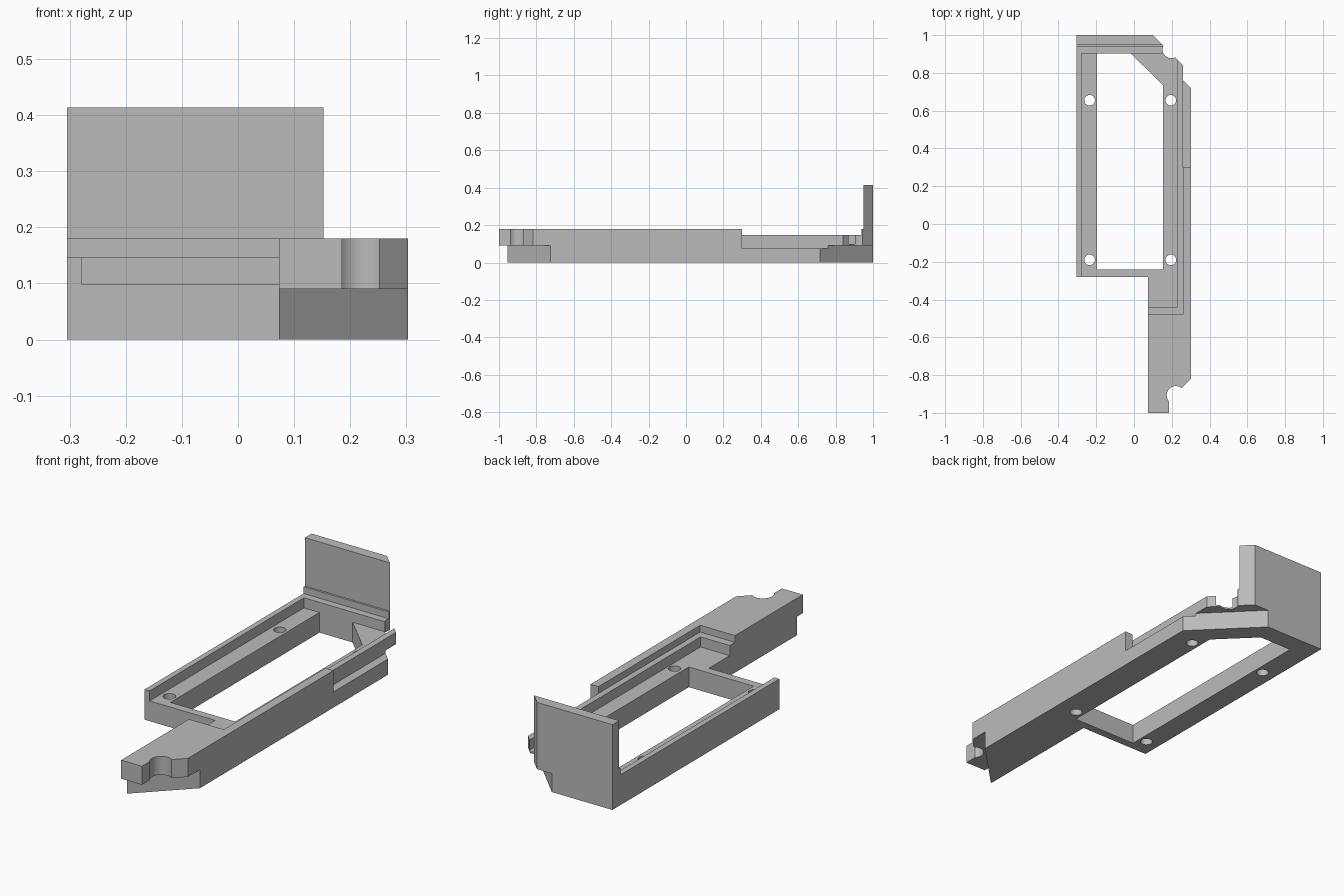
import bpy
import bmesh
import math

cube = bpy.data.objects.get("Cube")
if cube:
    bpy.data.objects.remove(cube, do_unlink=True)

grey = bpy.data.materials.new("plain_grey")
grey.use_nodes = True
colour = (0.5, 0.5, 0.5, 1)
grey.diffuse_color = colour
grey.node_tree.nodes["Principled BSDF"].inputs["Base Color"].default_value = colour


def prism(name, outline, low, high):
    """Extrude a plan outline between two heights."""
    bm = bmesh.new()
    face = bm.faces.new([bm.verts.new((x, y, low)) for x, y in outline])
    top = bmesh.ops.extrude_face_region(bm, geom=[face])["geom"]
    verts = [v for v in top if isinstance(v, bmesh.types.BMVert)]
    bmesh.ops.translate(bm, verts=verts, vec=(0, 0, high - low))
    bmesh.ops.recalc_face_normals(bm, faces=bm.faces)
    mesh = bpy.data.meshes.new(name)
    bm.to_mesh(mesh)
    bm.free()
    mesh.materials.append(grey)
    obj = bpy.data.objects.new(name, mesh)
    bpy.context.collection.objects.link(obj)
    return obj


def rect(x0, x1, y0, y1):
    return [(x0, y0), (x1, y0), (x1, y1), (x0, y1)]


def circle(x, y, r, n=40):
    turn = 2 * math.pi / n
    return [(x + r * math.cos(i * turn), y + r * math.sin(i * turn)) for i in range(n)]


LEFT, RIGHT, BACK = -0.305, 0.303, 1.0
RIM, LEDGE, FLOOR, UNDERCUT = 0.18, 0.147, 0.098, 0.09
OVER, UNDER = 0.6, -0.1

# Whole plan outline at back plate height
frame = prism("tray_frame", [
    (LEFT, -0.28), (0.073, -0.28), (0.073, -1), (0.185, -1), (0.185, -0.935),
    (RIGHT, -0.817), (RIGHT, 0.797), (0.1, BACK), (LEFT, BACK)], 0, 0.414)

cuts = [
    # Space in front of the back plate
    ("above_rim", rect(-1, 1, -2, 0.948), RIM, OVER),
    ("above_plate_side", rect(0.155, 1, 0.8, 2), RIM, OVER),
    # Stepped pocket
    ("ledge_recess", rect(-1, 0.26, -0.48, 0.938), LEDGE, OVER),
    ("floor_recess", rect(-0.278, 0.23, -0.44, 0.903), FLOOR, OVER),
    # Open window with one clipped corner
    ("window", [(-0.195, -0.24), (0.153, -0.24), (0.153, 0.735),
                (-0.017, 0.903), (-0.195, 0.903)], UNDER, OVER),
    # Lowered outer side
    ("side_step", rect(0.26, 1, 0.3, 2), 0.076, OVER),
    # Slanted undercuts at both ends
    ("front_undercut", [(-0.127, -1.155), (0.673, -1.155), (0.673, -0.355)], UNDER, UNDERCUT),
    ("back_undercut", [(-0.18, 1.2), (0.52, 0.5), (0.52, 1.2)], UNDER, UNDERCUT),
    # Round notches
    ("front_notch", circle(0.222, -0.907, 0.049), UNDERCUT - 0.001, OVER),
    ("back_notch", circle(0.197, 0.924, 0.046), UNDERCUT - 0.001, RIM + 0.01),
]
# Screw holes
for x in (-0.235, 0.195):
    for y in (-0.19, 0.655):
        cuts.append(("screw_hole", circle(x, y, 0.028), UNDER, OVER))

# Carve every cut, then drop the cutters
cutters = []
for name, outline, low, high in cuts:
    cutter = prism(name + "_cutter", outline, low, high)
    cutter.hide_render = True
    cutters.append(cutter)
    mod = frame.modifiers.new(name, "BOOLEAN")
    mod.operation = "DIFFERENCE"
    mod.solver = "EXACT"
    mod.object = cutter

bpy.ops.object.select_all(action="DESELECT")
frame.select_set(True)
bpy.context.view_layer.objects.active = frame
for name in [m.name for m in frame.modifiers]:
    bpy.ops.object.modifier_apply(modifier=name)
for cutter in cutters:
    bpy.data.objects.remove(cutter, do_unlink=True)
bpy.ops.object.shade_smooth_by_angle(angle=math.radians(30))
